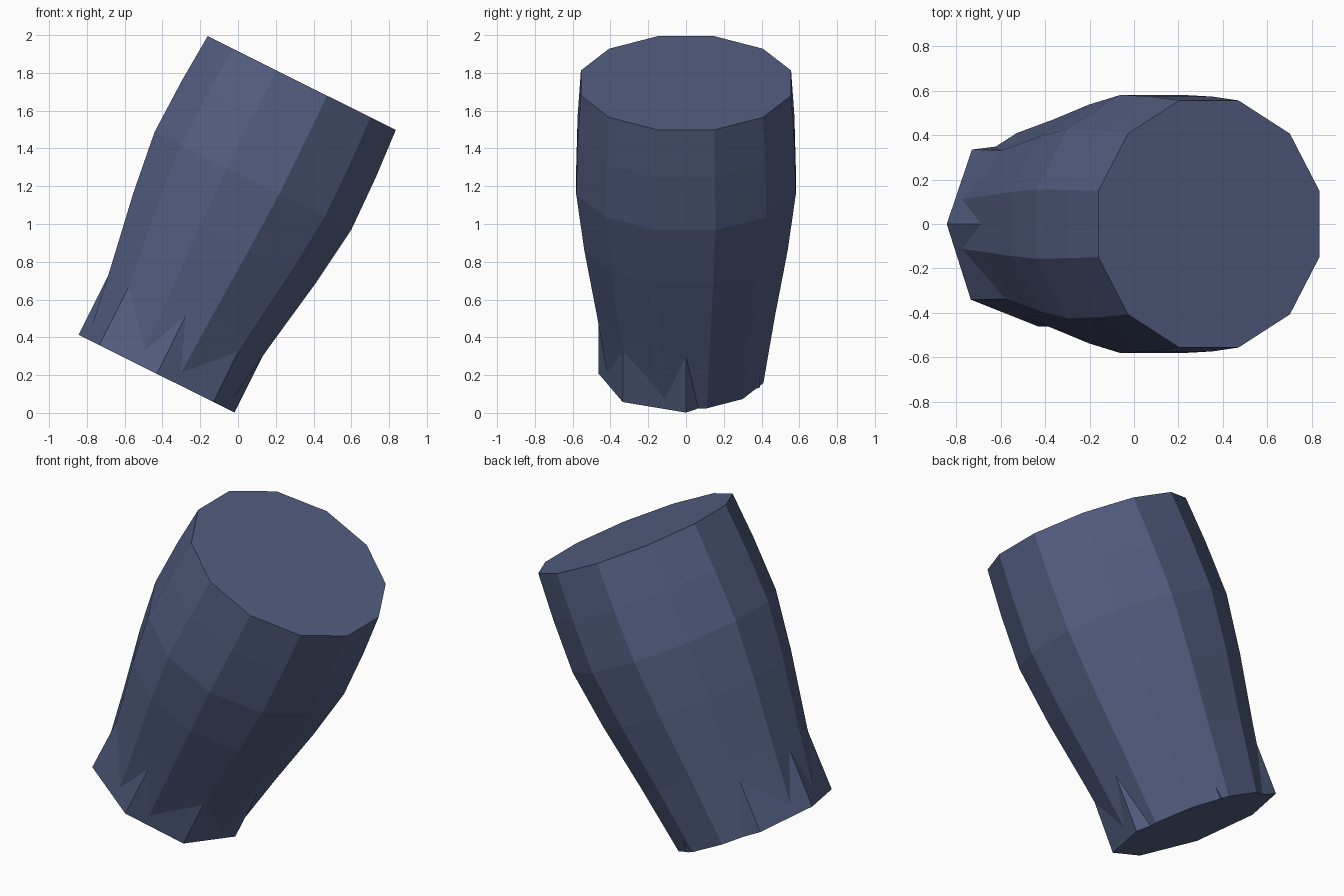
import bpy, bmesh, math

if "Cube" in bpy.data.objects:
    bpy.data.objects.remove(bpy.data.objects["Cube"])

TILT = math.radians(26.5)
BASE = (-0.43, 0.0, 0.207)

mat = bpy.data.materials.new("slate blue cloth")
mat.diffuse_color = (0.085, 0.113, 0.22, 1.0)
mat.use_nodes = True
mat.node_tree.nodes["Principled BSDF"].inputs["Base Color"].default_value = mat.diffuse_color


def loft(name, rings):
    """Skin a stack of rings [(height, [(angle, radius), ...]), ...] and cap both ends."""
    bm = bmesh.new()
    loops = []
    for h, pts in rings:
        loops.append([bm.verts.new((r * math.cos(math.radians(a)),
                                    r * math.sin(math.radians(a)), h)) for a, r in pts])
    n = len(loops[0])
    for lo, hi in zip(loops, loops[1:]):
        for i in range(n):
            j = (i + 1) % n
            bm.faces.new((lo[i], lo[j], hi[j], hi[i]))
    bm.faces.new(loops[0][::-1])
    bm.faces.new(loops[-1])
    bmesh.ops.recalc_face_normals(bm, faces=bm.faces)
    mesh = bpy.data.meshes.new(name)
    bm.to_mesh(mesh)
    bm.free()
    mesh.materials.append(mat)
    ob = bpy.data.objects.new(name, mesh)
    ob.location = BASE
    ob.rotation_euler = (0, TILT, 0)
    bpy.context.collection.objects.link(ob)
    return ob


# Twelve-sided bulging sleeve
profile = [(0, 0.424), (0.4, 0.487), (0.8, 0.557), (1.14, 0.602), (1.45, 0.594), (1.72, 0.576)]
loft("sleeve", [(h, [(15 + 30 * i, r) for i in range(12)]) for h, r in profile])

# Straight cuff whose corners poke through the narrow end of the sleeve
corners = [(0, 0.46), (67.5, 0.424), (135, 0.474), (180, 0.462),
           (225, 0.482), (270, 0.462), (315, 0.474)]
loft("cuff", [(0, corners),
              (0.45, [(a, r if a % 90 == 0 else r * 0.99) for a, r in corners])])
